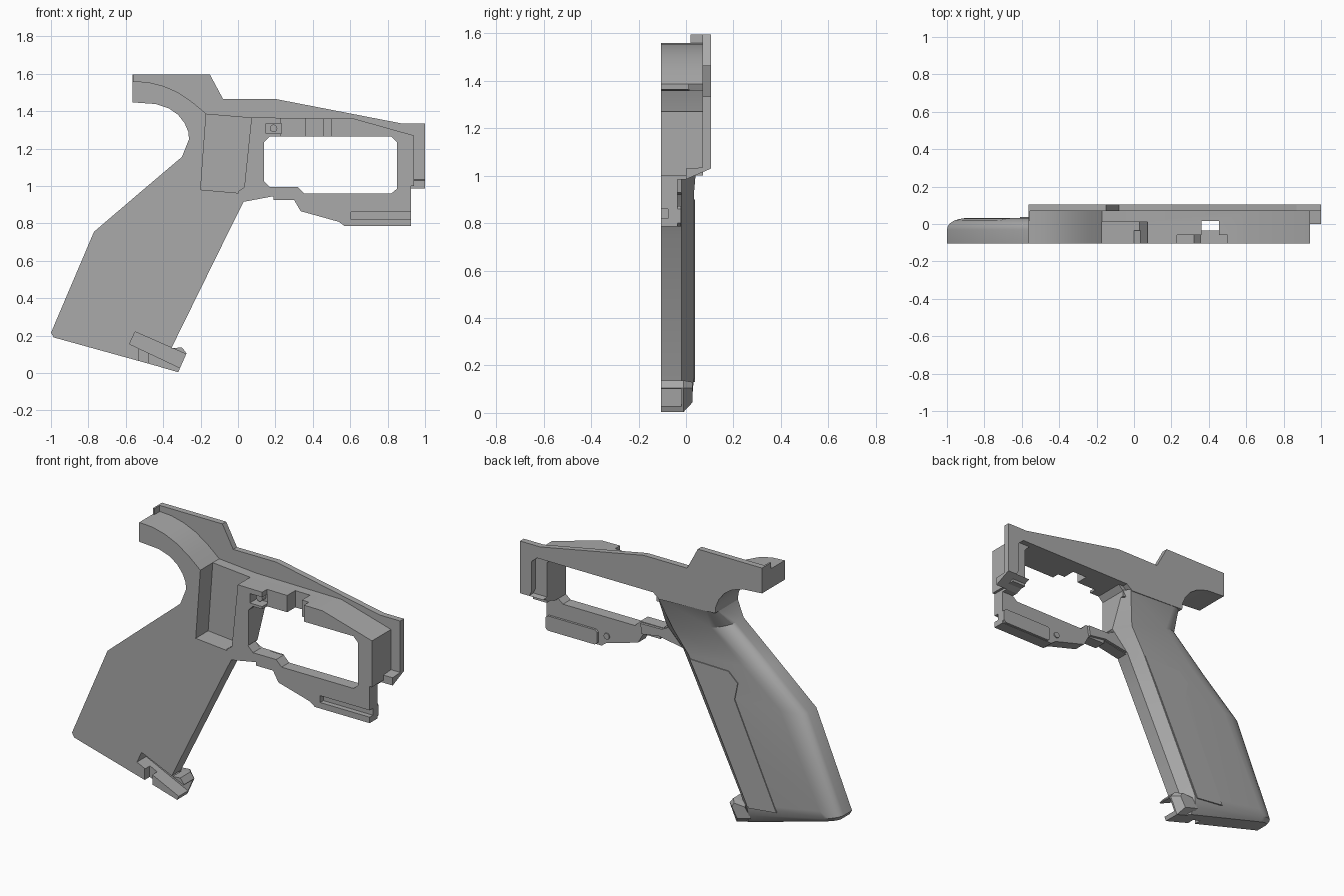
import bpy, bmesh, math
from mathutils import Vector

cube = bpy.data.objects.get("Cube")
if cube:
    bpy.data.objects.remove(cube, do_unlink=True)

grey = bpy.data.materials.new("plain grey")
grey.use_nodes = True
COLOR = (0.4, 0.4, 0.4, 1)
grey.diffuse_color = COLOR
grey.node_tree.nodes["Principled BSDF"].inputs["Base Color"].default_value = COLOR


def finish(name, bm, smooth=None):
    bmesh.ops.recalc_face_normals(bm, faces=bm.faces)
    me = bpy.data.meshes.new(name)
    bm.to_mesh(me)
    bm.free()
    me.materials.append(grey)
    ob = bpy.data.objects.new(name, me)
    bpy.context.collection.objects.link(ob)
    if smooth:
        activate(ob)
        bpy.ops.object.shade_smooth_by_angle(angle=math.radians(smooth))
    return ob


def activate(ob):
    bpy.ops.object.select_all(action='DESELECT')
    ob.select_set(True)
    bpy.context.view_layer.objects.active = ob


def loft(name, loops, smooth=None):
    """Skin a list of closed loops and cap both ends."""
    bm = bmesh.new()
    rings = [[bm.verts.new(p) for p in loop] for loop in loops]
    n = len(rings[0])
    for a, b in zip(rings, rings[1:]):
        for i in range(n):
            j = (i + 1) % n
            bm.faces.new((a[i], a[j], b[j], b[i]))
    bm.faces.new(rings[0])
    bm.faces.new(rings[-1])
    return finish(name, bm, smooth)


def prism(name, pts, y0, y1, smooth=None):
    """Extrude an x-z outline along y."""
    return loft(name, [[(x, y, z) for x, z in pts] for y in (y0, y1)], smooth)


def rect(x0, x1, z0, z1):
    return [(x0, z0), (x1, z0), (x1, z1), (x0, z1)]


def cut(target, pts, y0, y1):
    """Subtract an extruded outline from a part."""
    cutter = prism("cutter", pts, y0, y1)
    cutter.hide_render = True
    mod = target.modifiers.new("cut", 'BOOLEAN')
    mod.operation = 'DIFFERENCE'
    mod.solver = 'EXACT'
    mod.object = cutter
    activate(target)
    # keep the cut ahead of any smoothing modifier
    bpy.ops.object.modifier_move_to_index(modifier=mod.name, index=0)
    bpy.ops.object.modifier_apply(modifier=mod.name)
    bpy.data.objects.remove(cutter, do_unlink=True)


FRONT = -0.105
POCKET = [(-0.2, 0.98), (0.03, 0.96), (0.072, 1.366), (0.08, 1.45), (-0.165, 1.45), (-0.17, 1.386)]
SLOT = [(-0.55, 0.22), (-0.265, 0.095), (-0.305, 0.025), (-0.58, 0.155)]

# Grip: rows of (rear edge, front edge, outer depth, rear rounding, front chamfer)
rows = [
    ((-0.985, 0.19), (-0.36, 0.017), 0.005, 0.07, 0.05),
    ((-1.0, 0.215), (-0.365, 0.07), 0.028, 0.09, 0.06),
    ((-0.985, 0.25), (-0.355, 0.135), 0.033, 0.10, 0.06),
    ((-0.77, 0.755), (-0.055, 0.745), 0.033, 0.14, 0.07),
    ((-0.53, 0.96), (0.03, 0.915), 0.033, 0.14, 0.07),
    ((-0.3, 1.155), (0.14, 1.03), 0.045, 0.11, 0.09),
    ((-0.262, 1.25), (0.14, 1.24), 0.103, 0.06, 0.03),
]
loops = []
for (bx, bz), (fx, fz), ym, rb, rf in rows:
    b, f = Vector((bx, 0, bz)), Vector((fx, 0, fz))
    d = (f - b).normalized()
    low = -0.03 if ym < 0.1 else 0.06
    arc = []
    for k in range(6):
        a = k / 5 * math.pi / 2
        p = b + d * rb * (1 - math.cos(a))
        p.y = low + (ym - low) * math.sin(a)
        arc.append(p)
    chamfer = f - d * rf
    chamfer.y = ym
    loops.append([(bx, FRONT, bz)] + arc + [chamfer, (fx, low + 0.01, fz), (fx, FRONT, fz)])
grip = loft("grip", loops, 28)
cut(grip, POCKET, -0.2, 0.01)
cut(grip, SLOT, -0.2, -0.02)
cut(grip, rect(-0.53, -0.48, 0.03, 0.13), -0.2, -0.06)

# Raised panel on the outer face of the grip
prism("grip_panel", [(-0.05, 0.9), (-0.3, 0.895), (-0.36, 0.84), (-0.34, 0.74),
                     (-0.61, 0.15), (-0.43, 0.13), (-0.13, 0.745)], 0.025, 0.038)

# Toe at the foot of the front strap
toe = loft("grip_toe", [[(x, y, z) for x, z in o] for y, o in (
    (FRONT, [(-0.38, 0.13), (-0.3, 0.137), (-0.275, 0.105), (-0.32, 0.004), (-0.42, 0.033)]),
    (-0.01, [(-0.38, 0.13), (-0.3, 0.137), (-0.275, 0.105), (-0.32, 0.004), (-0.42, 0.033)]),
    (0.028, [(-0.4, 0.125), (-0.33, 0.13), (-0.315, 0.105), (-0.35, 0.045), (-0.44, 0.07)]))])
cut(toe, SLOT, -0.2, -0.02)

# Upper body: curved tang, top bar and front post
TANG_LOW = [(-0.262, 1.25), (-0.266, 1.29), (-0.285, 1.335), (-0.32, 1.38),
            (-0.37, 1.415), (-0.44, 1.438), (-0.565, 1.447)]
TANG_TOP = [(-0.565, 1.56), (-0.48, 1.555), (-0.4, 1.535), (-0.32, 1.5), (-0.24, 1.445), (-0.17, 1.386)]
body = prism("upper_body", TANG_LOW + TANG_TOP + [
    (0.07, 1.366), (0.62, 1.36), (0.94, 1.27), (0.94, 1.0), (0.85, 1.0), (0.85, 1.235),
    (0.82, 1.265), (0.17, 1.265), (0.14, 1.235), (0.14, 1.2)], FRONT, 0.071, 25)
cut(body, POCKET, -0.2, 0.01)
# Stepped notches and pin hole in the top bar
for x0, x1, depth in ((0.23, 0.5, -0.06), (0.36, 0.455, 0.015)):
    cut(body, rect(x0, x1, 1.25, 1.42), -0.2, depth)
cut(body, rect(0.15, 0.232, 1.28, 1.335), -0.2, -0.04)
prism("cross_pin", [(0.19 + 0.02 * math.cos(t * math.pi / 8), 1.308 + 0.02 * math.sin(t * math.pi / 8))
                    for t in range(16)], -0.075, -0.03, 30)

# Small lip closing the rear of the tang
prism("tang_lip", rect(-0.565, -0.555, 1.5, 1.595), 0.02, 0.08)

# Outer side plate standing above the body
prism("side_plate", [(-0.565, 1.595), (-0.15, 1.595), (-0.08, 1.465), (0.2, 1.465), (0.87, 1.335),
                     (1.0, 1.335), (1.0, 1.03), (0.94, 1.03), (0.925, 1.06), (0.925, 1.235),
                     (0.89, 1.265), (0.14, 1.265), (0.1, 1.235)] + TANG_LOW, 0.07, 0.105)

# Sloped foot under the front end
foot = [(0.0, 0.985), (0.105, 1.03), (0.07, 1.035), (0.0, 1.03)]
loft("front_foot", [[(x, y, z) for y, z in foot] for x in (0.85, 1.0)])

# Guard: lower bar and lower half of the front post
bar = prism("guard_bar", [
    (0.0, 0.97), (0.03, 0.915), (0.19, 0.945), (0.19, 0.925), (0.3, 0.925), (0.335, 0.865),
    (0.54, 0.808), (0.57, 0.785), (0.925, 0.785), (0.925, 1.01), (0.85, 1.01), (0.85, 0.985),
    (0.82, 0.96), (0.355, 0.96), (0.32, 0.995), (0.17, 0.995), (0.14, 1.025), (0.1, 1.04)],
    FRONT, -0.035)
cut(bar, rect(0.605, 1.0, 0.82, 0.86), -0.2, -0.075)
prism("front_post_inner", rect(0.85, 0.925, 0.985, 1.05), FRONT, 0.0)
prism("guard_root", [(0.03, 0.92), (0.19, 0.947), (0.3, 0.93), (0.31, 0.99), (0.17, 0.993), (0.1, 1.03)],
      -0.08, -0.02)

# Side rail with softened ends, and a screw behind it
prism("side_rail", [(0.59, 0.8), (0.605, 0.787), (0.91, 0.787), (0.925, 0.8),
                    (0.925, 0.86), (0.91, 0.873), (0.605, 0.873), (0.59, 0.86)], -0.05, -0.022)
prism("guard_screw", [(0.535 + 0.018 * math.cos(t * math.pi / 8), 0.85 + 0.018 * math.sin(t * math.pi / 8))
                      for t in range(16)], -0.05, -0.029, 30)
